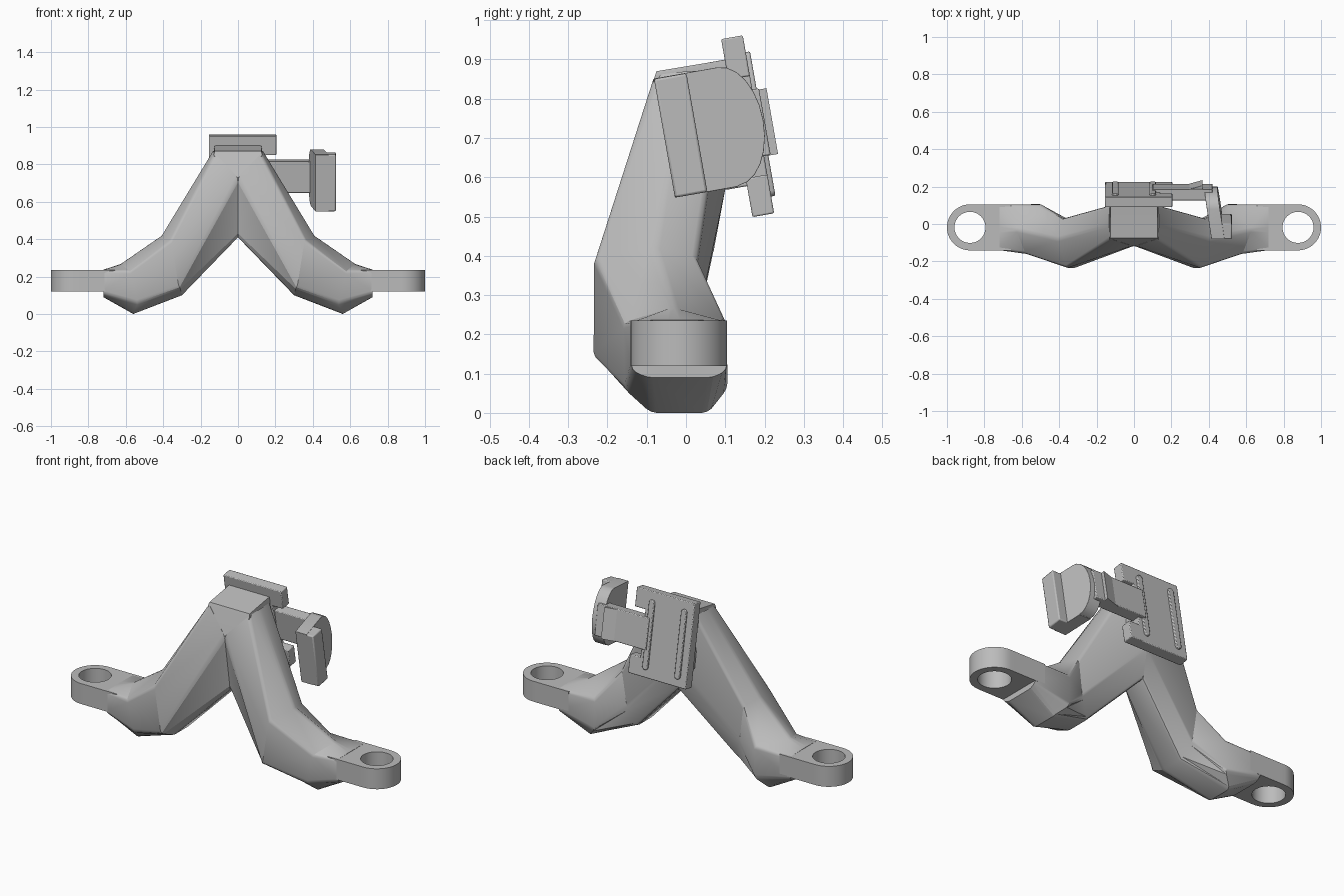
import bpy, bmesh, math
from mathutils import Matrix, Vector

if "Cube" in bpy.data.objects:
    bpy.data.objects.remove(bpy.data.objects["Cube"])

grey = bpy.data.materials.new("plain grey")
grey.use_nodes = True
grey.diffuse_color = (0.5, 0.5, 0.5, 1)
grey.node_tree.nodes["Principled BSDF"].inputs["Base Color"].default_value = (0.5, 0.5, 0.5, 1)

# Clamp parts lean back with this frame: x across, y backward, z up the plate
TILT = Matrix.Translation((0, 0.157, 0.73)) @ Matrix.Rotation(math.radians(10), 4, 'X')


def finish(name, bm, mirror=False, matrix=None, bevel=0):
    if matrix:
        bm.transform(matrix)
    bmesh.ops.recalc_face_normals(bm, faces=bm.faces)
    mesh = bpy.data.meshes.new(name)
    bm.to_mesh(mesh)
    bm.free()
    mesh.materials.append(grey)
    ob = bpy.data.objects.new(name, mesh)
    bpy.context.collection.objects.link(ob)
    if bevel:
        mod = ob.modifiers.new("bevel", 'BEVEL')
        mod.width, mod.segments = bevel, 2
    if mirror:
        ob.modifiers.new("mirror", 'MIRROR').use_mirror_merge = False
    bpy.ops.object.select_all(action='DESELECT')
    ob.select_set(True)
    bpy.context.view_layer.objects.active = ob
    bpy.ops.object.shade_smooth_by_angle(angle=math.radians(30))
    return ob


def box(name, x, y, z, bevel=0.004):
    bm = bmesh.new()
    bmesh.ops.create_cube(bm, size=1)
    for v in bm.verts:
        v.co = [lo + (c + 0.5) * (hi - lo) for c, (lo, hi) in zip(v.co, (x, y, z))]
    return finish(name, bm, matrix=TILT, bevel=bevel)


def prism(name, outline, offset, bevel=0):
    bm = bmesh.new()
    face = bm.faces.new([bm.verts.new(p) for p in outline])
    ext = bmesh.ops.extrude_face_region(bm, geom=[face])
    bmesh.ops.translate(bm, vec=offset, verts=[g for g in ext["geom"] if isinstance(g, bmesh.types.BMVert)])
    return finish(name, bm, matrix=TILT, bevel=bevel)


# Bent legs: corners run front top, front ridge, bottom front, bottom back, back low, back top, top
sections = [
    [(.125, -.08, .86), (0, -.12, .73), (0, -.07, .41), (0, .07, .41), (0, .1, .57), (.13, .1, .87), (.135, 0, .87)],
    [(.36, -.235, .395), (.31, -.235, .14), (.3, -.14, .1), (.3, 0, .1), (.35, .025, .2), (.38, .03, .4), (.41, -.08, .42)],
    [(.58, -.16, .23), (.54, -.155, .06), (.56, -.09, 0), (.56, .055, 0), (.5, .105, .06), (.5, .105, .235), (.63, -.03, .27)],
    [(.72, -.14, .235), (.72, -.14, .11), (.72, -.1, .09), (.72, .07, .09), (.72, .105, .11), (.72, .105, .235), (.72, -.03, .237)],
]
bm = bmesh.new()
rings = [[bm.verts.new(p) for p in s] for s in sections]
n = len(rings[0])
for r0, r1 in zip(rings, rings[1:]):
    for i in range(n):
        j = (i + 1) % n
        bm.faces.new((r0[i], r0[j], r1[j], r1[i]))
long_edges = [bm.edges.get((a, b)) for r0, r1 in zip(rings, rings[1:]) for a, b in zip(r0, r1)]
bmesh.ops.bevel(bm, geom=long_edges, offset=0.015, segments=2, profile=0.5, affect='EDGES')
bmesh.ops.holes_fill(bm, edges=[e for e in bm.edges if e.is_boundary], sides=0)
bmesh.ops.triangulate(bm, faces=bm.faces)
finish("legs", bm, mirror=True)

# Crown joining both legs
bm = bmesh.new()
for p in [(0, -.12, .73), (0, -.07, .41), (0, .07, .41), (0, .1, .57)]:
    bm.verts.new(p)
for s in (-1, 1):
    for p in [(.13, -.082, .85), (.125, -.075, .87), (.125, .105, .9), (.13, .1, .86)]:
        bm.verts.new((s * p[0], p[1], p[2]))
bmesh.ops.convex_hull(bm, input=bm.verts)
finish("crown", bm)

# Mounting ears with a round hole
bm = bmesh.new()
CX, CY, R, HOLE, STEPS = 0.877, -0.018, 0.123, 0.083, 48
loops = []
for z in (0.12, 0.235):
    outer, inner = [], []
    for k in range(STEPS):
        t = math.tau * k / STEPS
        c, s = math.cos(t), math.sin(t)
        x, y = R * c, R * s
        if c < -1e-6:
            m = max(-c, abs(s))
            x, y = 0.22 * c / m, R * s / m
        outer.append(bm.verts.new((CX + x, CY + y, z)))
        inner.append(bm.verts.new((CX + HOLE * c, CY + HOLE * s, z)))
    loops += [outer, inner]
ob_, ib_, ot_, it_ = loops
for a, b in ((ob_, ib_), (ib_, it_), (it_, ot_), (ot_, ob_)):
    for i in range(STEPS):
        j = (i + 1) % STEPS
        bm.faces.new((a[i], a[j], b[j], b[i]))
finish("mounting_ears", bm, mirror=True)

# Back plate with two tabs around the arm
box("plate_spacer", (-.125, .125), (-.085, 0), (-.15, .177))
box("back_plate", (-.155, .14), (-.028, .028), (-.23, .23))
box("upper_tab", (.13, .205), (-.028, .028), (.125, .23))
box("lower_tab", (.13, .205), (-.028, .028), (-.23, -.13))

# Raised ribs on the plate
for name, x in (("right_rib", -0.1), ("left_rib", 0.1)):
    outline = []
    for k in range(16):
        t = math.tau * (k + 0.5) / 16
        end = 0.17 if math.sin(t) > 0 else -0.17
        outline.append((x + 0.017 * math.cos(t), 0.02, end + 0.017 * math.sin(t)))
    prism(name, outline, (0, 0.019, 0), bevel=0.004)

# Side arm and its wedge catch
box("side_arm", (.1, .42), (-.016, .045), (-.082, .09))
prism("arm_catch", [(.28, .04, -.083), (.365, .064, -.083), (.365, .04, -.083)], (0, 0, .17))

# Rounded pad and grip bar at the end of the arm
outline = [(-.214, -.147), (-.05, -.147)]
for k in range(13):
    t = math.pi * (k / 12 - 0.5)
    outline.append((-.05 + .092 * math.cos(t), .008 + .153 * math.sin(t)))
outline += [(-.214, .161)]
prism("round_pad", [(.382 - .15 * v, v, w) for v, w in outline], (.07, 0, 0), bevel=0.006)
box("grip_bar", (.415, .523), (-.214, -.13), (-.147, .16), bevel=0.006)
